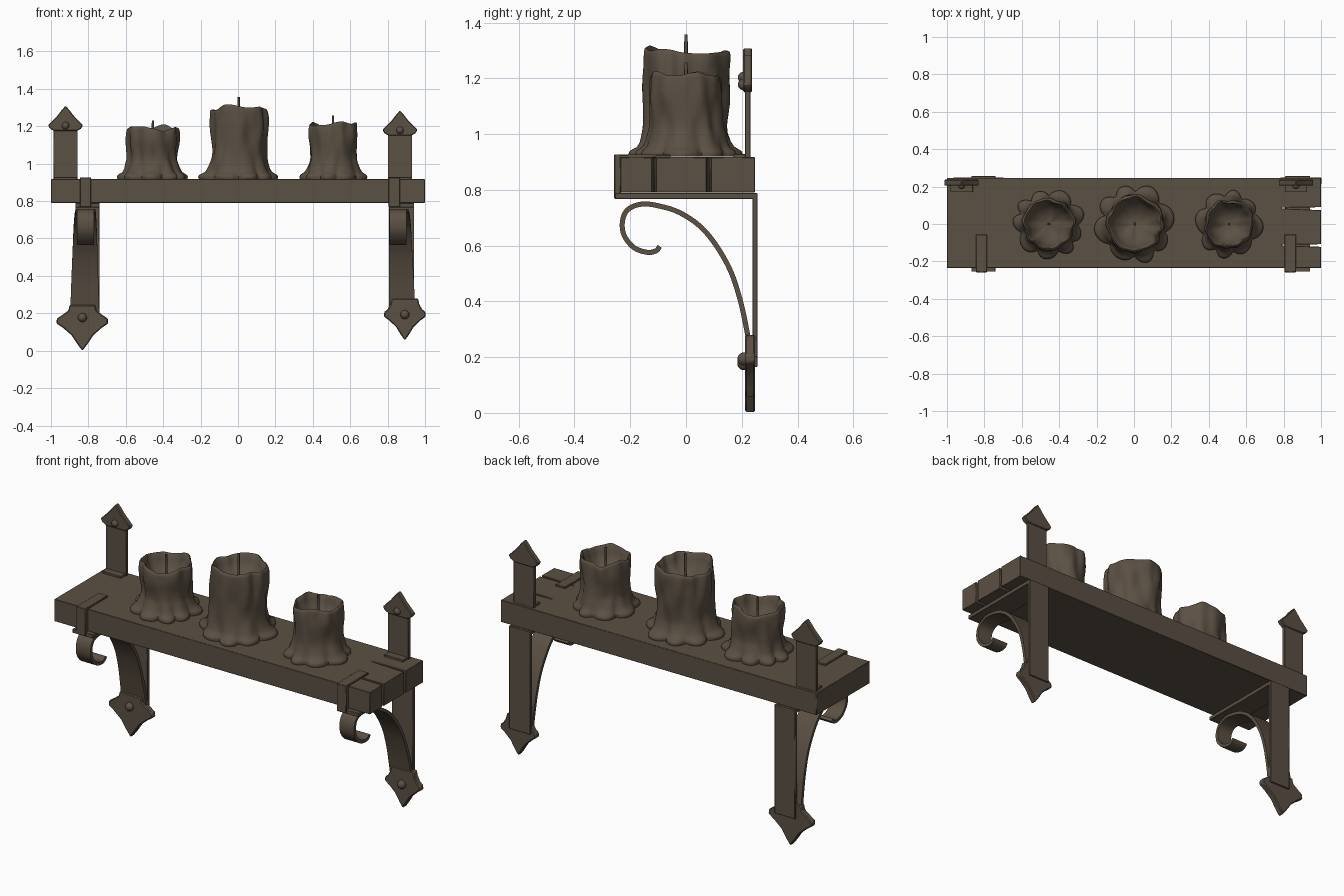
import bpy, bmesh, math
from mathutils import Vector, noise

if "Cube" in bpy.data.objects:
    bpy.data.objects.remove(bpy.data.objects["Cube"])

mat = bpy.data.materials.new("dark brown")
mat.diffuse_color = (0.105, 0.08, 0.056, 1)
mat.use_nodes = True
mat.node_tree.nodes["Principled BSDF"].inputs["Base Color"].default_value = mat.diffuse_color


def finish(name, bm, angle=35, bevel=0.0):
    bmesh.ops.recalc_face_normals(bm, faces=bm.faces)
    me = bpy.data.meshes.new(name)
    bm.to_mesh(me)
    bm.free()
    ob = bpy.data.objects.new(name, me)
    bpy.context.collection.objects.link(ob)
    me.materials.append(mat)
    if bevel:
        m = ob.modifiers.new("soft edges", 'BEVEL')
        m.width, m.segments, m.limit_method = bevel, 1, 'ANGLE'
    bpy.ops.object.select_all(action='DESELECT')
    ob.select_set(True)
    bpy.context.view_layer.objects.active = ob
    bpy.ops.object.shade_smooth_by_angle(angle=math.radians(angle))
    return ob


def prism(name, pts, plane, lo, hi, bevel=0.0):
    """Extrude a 2D outline, drawn in the xy or xz plane, from lo to hi."""
    bm = bmesh.new()
    put = (lambda a, b, c: (a, b, c)) if plane == 'xy' else (lambda a, b, c: (a, c, b))
    low = [bm.verts.new(put(a, b, lo)) for a, b in pts]
    top = [bm.verts.new(put(a, b, hi)) for a, b in pts]
    bm.faces.new(low)
    bm.faces.new(top)
    n = len(pts)
    for i in range(n):
        j = (i + 1) % n
        bm.faces.new((low[i], low[j], top[j], top[i]))
    return finish(name, bm, bevel=bevel)


def box(name, x0, x1, y0, y1, z0, z1, bevel=0.0):
    return prism(name, [(x0, y0), (x1, y0), (x1, y1), (x0, y1)], 'xy', z0, z1, bevel)


def rivet(name, x, y, z, r):
    bm = bmesh.new()
    bmesh.ops.create_uvsphere(bm, u_segments=16, v_segments=10, radius=r)
    bmesh.ops.translate(bm, verts=bm.verts, vec=(x, y, z))
    finish(name, bm, 60)


def mirrored(cx, half):
    """Outline from its right half (dx, z), listed bottom to top."""
    return [(cx + d, z) for d, z in half] + [(cx - d, z) for d, z in reversed(half) if d > 0]


def catmull(pts, steps):
    out = []
    P = [Vector(p) for p in pts]
    P = [2 * P[0] - P[1]] + P + [2 * P[-1] - P[-2]]
    for i in range(1, len(P) - 2):
        a, b, c, d = P[i - 1:i + 3]
        for s in range(steps):
            t = s / steps
            out.append(0.5 * (2 * b + (c - a) * t + (2 * a - 5 * b + 4 * c - d) * t * t
                              + (3 * b - a - 3 * c + d) * t ** 3))
    return out + [P[-2]]


# shelf board with two splits in its right end
prism("shelf_board", [(-1, -0.235), (1, -0.235), (1, -0.122), (0.79, -0.115), (0.79, -0.111),
                      (1, -0.108), (1, 0.074), (0.79, 0.083), (0.79, 0.087), (1, 0.09),
                      (1, 0.247), (-1, 0.247)], 'xy', 0.791, 0.917, 0.004)

# scroll centre line (y, z) from the wall up to the curl
SCROLL = [(0.237, 0.19), (0.223, 0.27), (0.194, 0.406), (0.15, 0.53), (0.07, 0.65),
          (-0.02, 0.717), (-0.11, 0.745), (-0.165, 0.748), (-0.21, 0.728), (-0.228, 0.687),
          (-0.222, 0.637), (-0.187, 0.593), (-0.14, 0.576), (-0.108, 0.581), (-0.094, 0.597)]


def scroll(name, bottom, top):
    """Flat ribbon along the scroll; bottom and top are (x centre, half width)."""
    bm = bmesh.new()
    path = catmull([(y, z, 0) for y, z in SCROLL], 5)
    rings = []
    for i, p in enumerate(path):
        t = (path[min(i + 1, len(path) - 1)] - path[max(i - 1, 0)]).normalized()
        n = Vector((-t.y, t.x, 0)) * 0.009
        f = min(1, i / 38)
        c, w = (bottom[k] + (top[k] - bottom[k]) * f for k in (0, 1))
        rings.append([bm.verts.new((c + sx * w, p.x + sn * n.x, p.y + sn * n.y))
                      for sx, sn in ((-1, -1), (1, -1), (1, 1), (-1, 1))])
    for a, b in zip(rings, rings[1:]):
        for k in range(4):
            bm.faces.new((a[k], a[(k + 1) % 4], b[(k + 1) % 4], b[k]))
    bm.faces.new(rings[0])
    bm.faces.new(rings[-1])
    finish(name, bm, 40)


def bracket(side, shaft, low, low_w, low_z, tip, low_rivet, up, up_z, clip, bottom, top):
    # lower wall plate and spear-shaped foot
    box(side + "_wall_bar", shaft[0], shaft[1], 0.238, 0.256, low_z, 0.787, 0.002)
    sw = (shaft[1] - shaft[0]) / 2
    h = low_z - tip
    prism(side + "_lower_spear", mirrored(low, [
        (0, tip), (low_w * 0.2, tip + h * 0.22), (low_w * 0.42, tip + h * 0.5),
        (low_w * 0.75, tip + h * 0.74), (low_w, tip + h * 0.88), (low_w * 0.99, low_z + h * 0.04),
        (low_w * 0.82, low_z + 0.022), (sw * 1.15, low_z + 0.05), (sw * 1.05, low_z + 0.08)]),
        'xz', 0.212, 0.248, 0.005)
    rivet(side + "_lower_rivet", low, 0.208, low_rivet, 0.024)
    # arm under the shelf, front clip and scroll
    box(side + "_shelf_arm", shaft[0], shaft[1], -0.255, 0.256, 0.767, 0.789, 0.002)
    box(side + "_front_clip", clip[0], clip[1], -0.258, -0.233, 0.768, 0.927, 0.003)
    box(side + "_top_clip", clip[0], clip[1], -0.258, -0.055, 0.915, 0.927, 0.003)
    scroll(side + "_scroll", bottom, top)
    # upper wall plate, foot pad and arrow head
    box(side + "_upper_bar", up - 0.065, up + 0.065, 0.212, 0.231, 0.91, up_z + 0.02, 0.002)
    box(side + "_upper_foot", up - 0.06, up + 0.06, 0.17, 0.231, 0.915, 0.928, 0.002)
    prism(side + "_upper_spear", mirrored(up, [
        (0.06, up_z - 0.03), (0.082, up_z - 0.018), (0.094, up_z), (0.07, up_z + 0.025),
        (0.045, up_z + 0.05), (0.02, up_z + 0.082), (0, up_z + 0.105)]), 'xz', 0.205, 0.237, 0.004)
    rivet(side + "_upper_rivet", up, 0.206, up_z - 0.002, 0.02)


bracket("left", (-0.87, -0.74), -0.832, 0.138, 0.165, 0.0, 0.177, -0.922, 1.205,
        (-0.845, -0.785), (-0.82, 0.08), (-0.815, 0.046))
bracket("right", (0.808, 0.942), 0.892, 0.112, 0.2, 0.055, 0.193, 0.866, 1.18,
        (0.805, 0.866), (0.88, 0.072), (0.855, 0.046))


def candle(name, cx, R, H, petals, seed, wick_top):
    """Melted candle: lathe profile with petal drips, lumpy sides and a hollow top."""
    base, N = 0.919, 96
    # (radius factor, height, puddle weight, lump weight)
    rows = [(1, 0, 1, 0), (1, 0.01, 1.06, 0), (1, 0.02, 0.98, 0), (1, 0.028, 0.75, 0),
            (1.02, 0.036, 0.45, 0.3), (1.03, 0.055, 0.2, 0.6), (1.0, 0.085, 0.07, 1)]
    body = H - base
    for k in range(1, 12):
        t = k / 11
        rows.append((1.0 - 0.02 * math.sin(t * math.pi * 2), 0.085 + (body - 0.1) * t, 0, 1))
    rows += [(0.975, body - 0.003, 0, 1), (0.93, body, 0, 1), (0.885, body - 0.006, 0, 1),
             (0.84, body - 0.035, 0, 0.8), (0.7, body - 0.075, 0, 0.5),
             (0.42, body - 0.105, 0, 0.2), (0.15, body - 0.115, 0, 0)]
    bm = bmesh.new()
    rings = []
    for f, h, w, lump in rows:
        ring = []
        for i in range(N):
            a = math.tau * i / N
            d = Vector((math.cos(a), math.sin(a), 0))
            p = abs(math.cos(petals * a / 2 + seed + 0.5 * math.sin(2 * a + seed))) ** 0.7
            size = 0.8 + 0.35 * noise.noise(d * 1.3 + Vector((seed, 5, 0)))
            puddle = R * (0.1 + 0.37 * p * size)
            q = Vector((d.x * 2.6, d.y * 2.6, h * 7 + seed * 9))
            lumps = noise.noise(q) * 0.11 + 0.025 * math.cos(petals * a + 2 * seed + 9 * h)
            r = R * f * (1 + lumps * lump) + puddle * w
            sag = noise.noise(d * 1.1 + Vector((0, 0, seed * 3))) * 0.028 * (h / body) ** 2
            ring.append(bm.verts.new((cx + d.x * r, d.y * r, base + h + sag)))
        rings.append(ring)
    for a, b in zip(rings, rings[1:]):
        for i in range(N):
            j = (i + 1) % N
            bm.faces.new((a[i], a[j], b[j], b[i]))
    bm.faces.new(rings[0])
    bm.faces.new(rings[-1])
    finish(name, bm, 60)
    # wick
    bm = bmesh.new()
    z0 = H - 0.125
    bmesh.ops.create_cone(bm, cap_ends=True, segments=8, radius1=0.008, radius2=0.006,
                          depth=wick_top - z0)
    bmesh.ops.translate(bm, verts=bm.verts, vec=(cx, 0, (wick_top + z0) / 2))
    finish(name + "_wick", bm, 50)


candle("left_candle", -0.455, 0.135, 1.19, 9, 1.3, 1.23)
candle("middle_candle", 0.004, 0.15, 1.298, 8, 2.1, 1.357)
candle("right_candle", 0.508, 0.129, 1.215, 8, 3.7, 1.257)
